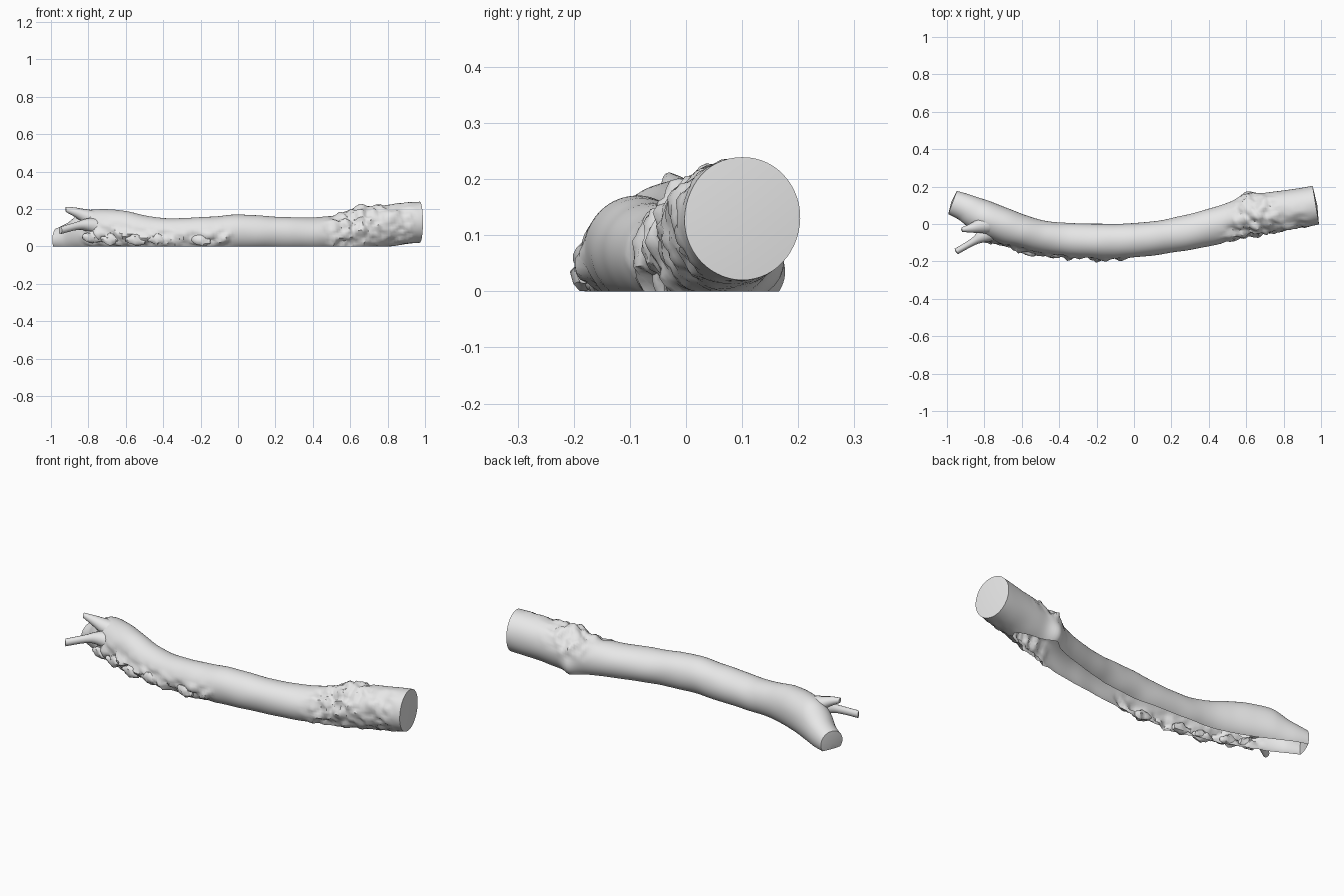
import bpy, bmesh, math
from mathutils import Vector, noise

if "Cube" in bpy.data.objects:
    bpy.data.objects.remove(bpy.data.objects["Cube"])

bark = bpy.data.materials.new("pale_grey_bark")
bark.use_nodes = True
bark.diffuse_color = (0.8, 0.8, 0.8, 1)
bark.node_tree.nodes["Principled BSDF"].inputs["Base Color"].default_value = (0.8, 0.8, 0.8, 1)


def spline(points, steps):
    """Smooth interpolation through rows of (x, y, z, half width, half height)."""
    pts = [points[0]] + points + [points[-1]]
    out = []
    for i in range(1, len(pts) - 2):
        for s in range(steps):
            t = s / steps
            out.append([0.5 * (2 * b + (c - a) * t + (2 * a - 5 * b + 4 * c - d) * t * t
                               + (3 * b - a - 3 * c + d) * t ** 3)
                        for a, b, c, d in zip(*pts[i - 1:i + 3])])
    out.append(list(points[-1]))
    return out


def bump(v, centre, width):
    return math.exp(-((v - centre) / width) ** 2)


def zone(v, start, end, soft=0.06):
    return max(0, min(1, (v - start) / soft, (end - v) / soft))


def trunk_relief(p, a):
    """Bark lumps low on the front, a ragged collar and a root flare near the thick end."""
    back, up = math.cos(a), math.sin(a)
    rough = noise.noise(p * 22) + 0.5 * noise.noise(p * 50)
    front_low = bump(up, -0.35, 0.5) * max(0, -back)
    d = 0.003 * noise.noise(p * 9)
    d += front_low * zone(p.x, -0.85, -0.02) * (0.006 + 0.032 * rough)
    d += max(0, -back + 0.3) * zone(p.x, 0.45, 0.96) * 0.014 * rough
    d += max(0, up) * zone(p.x, 0.5, 0.8) * 0.018 * rough
    d += bump(p.x, 0.61, 0.04) * bump(up, -0.45, 0.5) * max(0, back) * 0.03
    d += bump(p.x, 0.62, 0.05) * bump(up, 0.5, 0.35) * max(0, back) * (0.01 + 0.02 * rough)
    return d


def limb(name, points, sides, steps, relief=None, bulge=0.0):
    """Loft elliptical rings along a path, cap the ends, cut open at the ground."""
    rows = spline(points, steps)
    bm = bmesh.new()
    rings = []
    for i, (x, y, z, ry, rz) in enumerate(rows):
        a, b = rows[max(i - 1, 0)], rows[min(i + 1, len(rows) - 1)]
        tangent = Vector((b[0] - a[0], b[1] - a[1], 0)).normalized()
        across = Vector((-tangent.y, tangent.x, 0))
        ring = []
        for k in range(sides):
            ang = math.tau * k / sides
            out = across * math.cos(ang) * ry + Vector((0, 0, math.sin(ang) * rz))
            p = Vector((x, y, z)) + out
            if relief:
                p += out.normalized() * relief(p, ang)
            ring.append(bm.verts.new(p))
        rings.append(ring)
    for r0, r1 in zip(rings, rings[1:]):
        for k in range(sides):
            n = (k + 1) % sides
            bm.faces.new((r0[k], r0[n], r1[n], r1[k]))
    for ring, row, sign in ((rings[0], rows[0], -1), (rings[-1], rows[-1], 1)):
        step = Vector(rows[-1][:3]) - Vector(rows[-2][:3]) if sign > 0 else \
            Vector(rows[1][:3]) - Vector(rows[0][:3])
        tip = bm.verts.new(Vector(row[:3]) + step.normalized() * bulge * sign)
        for k in range(sides):
            bm.faces.new((ring[k], ring[(k + 1) % sides], tip))
    bmesh.ops.recalc_face_normals(bm, faces=bm.faces)
    bmesh.ops.bisect_plane(bm, geom=bm.verts[:] + bm.edges[:] + bm.faces[:],
                           plane_co=(0, 0, 0), plane_no=(0, 0, 1), clear_inner=True)
    mesh = bpy.data.meshes.new(name)
    bm.to_mesh(mesh)
    bm.free()
    mesh.materials.append(bark)
    obj = bpy.data.objects.new(name, mesh)
    bpy.context.collection.objects.link(obj)
    bpy.ops.object.select_all(action='DESELECT')
    obj.select_set(True)
    bpy.context.view_layer.objects.active = obj
    bpy.ops.object.shade_smooth_by_angle(angle=math.radians(45))
    return obj


# Main trunk, from the low forked end to the raised sawn end
limb("trunk", [
    (-.97, .115, .035, .066, .06), (-.9, .088, .05, .074, .08),
    (-.82, .045, .08, .09, .107), (-.72, 0, .09, .095, .11),
    (-.6, -.04, .085, .09, .105), (-.48, -.07, .07, .087, .092),
    (-.35, -.085, .06, .09, .09), (-.15, -.092, .065, .092, .095),
    (0, -.087, .075, .092, .095), (.2, -.062, .07, .091, .09),
    (.4, -.02, .065, .098, .09), (.54, .022, .07, .1, .1),
    (.62, .045, .085, .11, .117), (.72, .06, .1, .108, .115),
    (.85, .08, .118, .105, .112), (.972, .1, .13, .104, .109)],
    56, 9, trunk_relief, 0.008)

# Broken upper stub at the fork
limb("upper_stub", [
    (-.74, .005, .13, .06, .06), (-.82, -.01, .16, .04, .04),
    (-.87, -.022, .182, .025, .026), (-.92, -.03, .198, .012, .014)], 12, 4, None, 0.004)

# Thin side twig
limb("side_twig", [
    (-.74, -.03, .1, .06, .055), (-.81, -.065, .115, .036, .034),
    (-.86, -.095, .11, .02, .022), (-.95, -.147, .085, .017, .02)], 12, 4, None, 0.004)

# Loose bark clumps along the foot of the front side
for i, (x, y, z) in enumerate([(-.78, -.085, .05), (-.68, -.105, .04), (-.55, -.155, .035),
                               (-.43, -.165, .04), (-.2, -.182, .035)]):
    limb(f"bark_clump_{i + 1}", [
        (x - .05, y + .012, z, .008, .01), (x, y, z, .02, .03),
        (x + .05, y + .004, z - .01, .01, .014)], 10, 4,
        lambda p, a: 0.012 * noise.noise(p * 45), 0.004)
